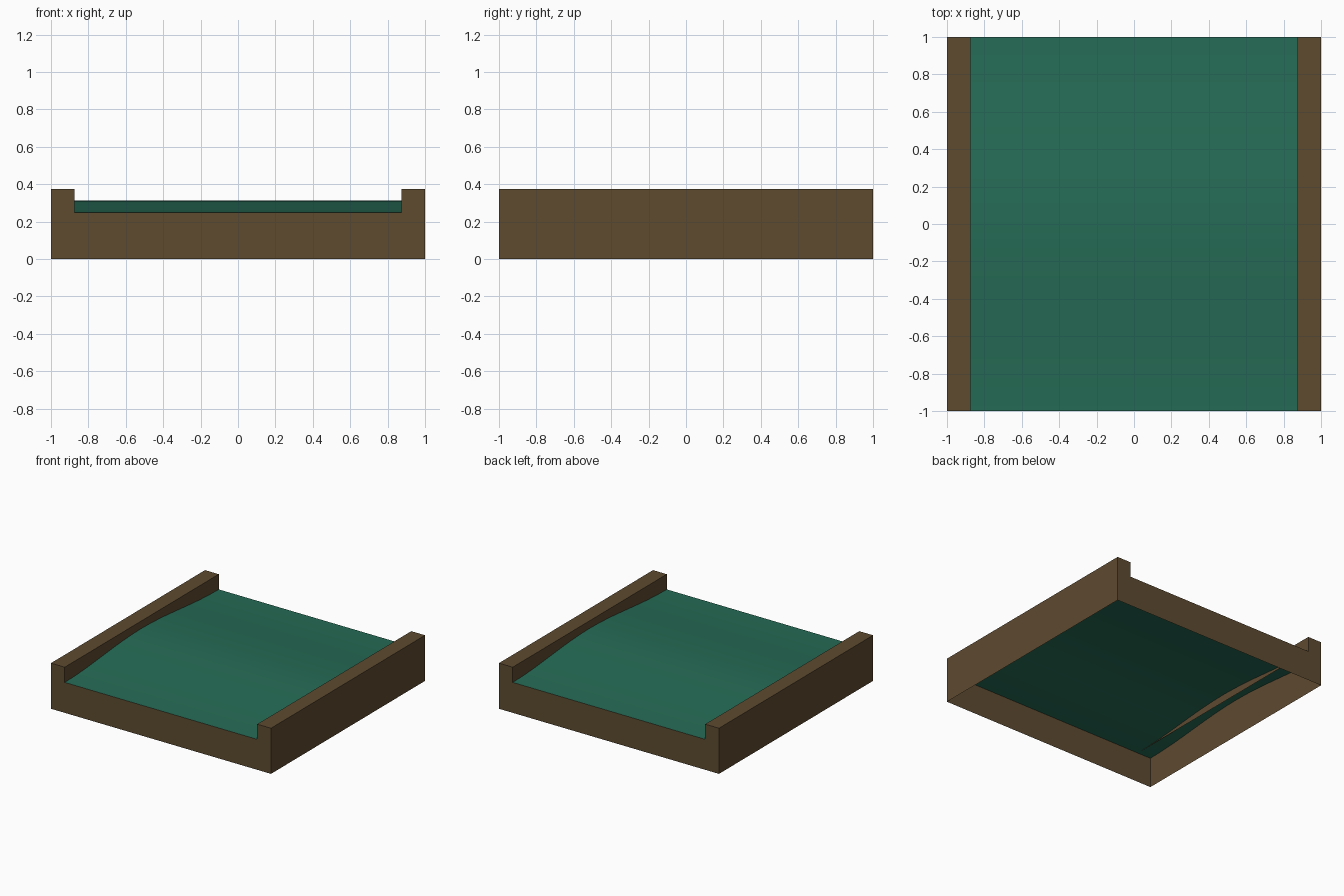
import bpy, math

if "Cube" in bpy.data.objects:
    bpy.data.objects.remove(bpy.data.objects["Cube"])

def material(name, rgb):
    m = bpy.data.materials.new(name)
    m.diffuse_color = (*rgb, 1)
    m.use_nodes = True
    m.node_tree.nodes["Principled BSDF"].inputs["Base Color"].default_value = m.diffuse_color
    return m

wood = material("brown wood", (0.112, 0.070, 0.030))
turf = material("green turf", (0.019, 0.148, 0.092))

BASE, TOP, INNER, BUMP, STEPS = 0.25, 0.375, 0.875, 0.0625, 16

def add_mesh(name, verts, faces, mat):
    me = bpy.data.meshes.new(name)
    me.from_pydata(verts, [], faces)
    me.materials.append(mat)
    ob = bpy.data.objects.new(name, me)
    bpy.context.collection.objects.link(ob)
    return ob

def sweep(profile, ys):
    """Sweep an open (x, z) profile along y; returns verts and quads."""
    n = len(profile)
    verts = [(x, y, z) for y in ys for x, z in profile]
    faces = [(j*n + i, (j+1)*n + i, (j+1)*n + i + 1, j*n + i + 1)
             for j in range(len(ys) - 1) for i in range(n - 1)]
    return verts, faces

# side rail: outer wall, top and inner wall, open underneath, mirrored
verts, faces = sweep([(-1, 0), (-1, TOP), (-INNER, TOP), (-INNER, BASE)], [-1, 1])
faces = [f[::-1] for f in faces]
rail = add_mesh("side_rails", verts, faces, wood)
# make the outer wall point outwards
if rail.data.polygons[0].normal.x > 0:
    rail.data.flip_normals()
rail.modifiers.new("mirror", 'MIRROR').use_axis[0] = True

# end walls: U-shaped single sheets closing front and back
outline = [(-1, 0), (1, 0), (1, TOP), (INNER, TOP), (INNER, BASE),
           (-INNER, BASE), (-INNER, TOP), (-1, TOP)]
for name, y in (("front_wall", -1), ("back_wall", 1)):
    pts = [(x, y, z) for x, z in outline]
    order = list(range(len(pts)))
    add_mesh(name, pts, [order if y < 0 else order[::-1]], wood)

# playing surface: gentle hump, running under the rails to the outer walls
verts, faces = [], []
for j in range(STEPS + 1):
    y = -1 + 2 * j / STEPS
    z = BASE + BUMP * (0.5 + 0.5 * math.cos(math.pi * y))
    verts += [(-1, y, z), (1, y, z)]
faces = [(2*j, 2*j + 1, 2*j + 3, 2*j + 2) for j in range(STEPS)]
surface = add_mesh("playing_surface", verts, faces, turf)
for p in surface.data.polygons:
    p.use_smooth = True
